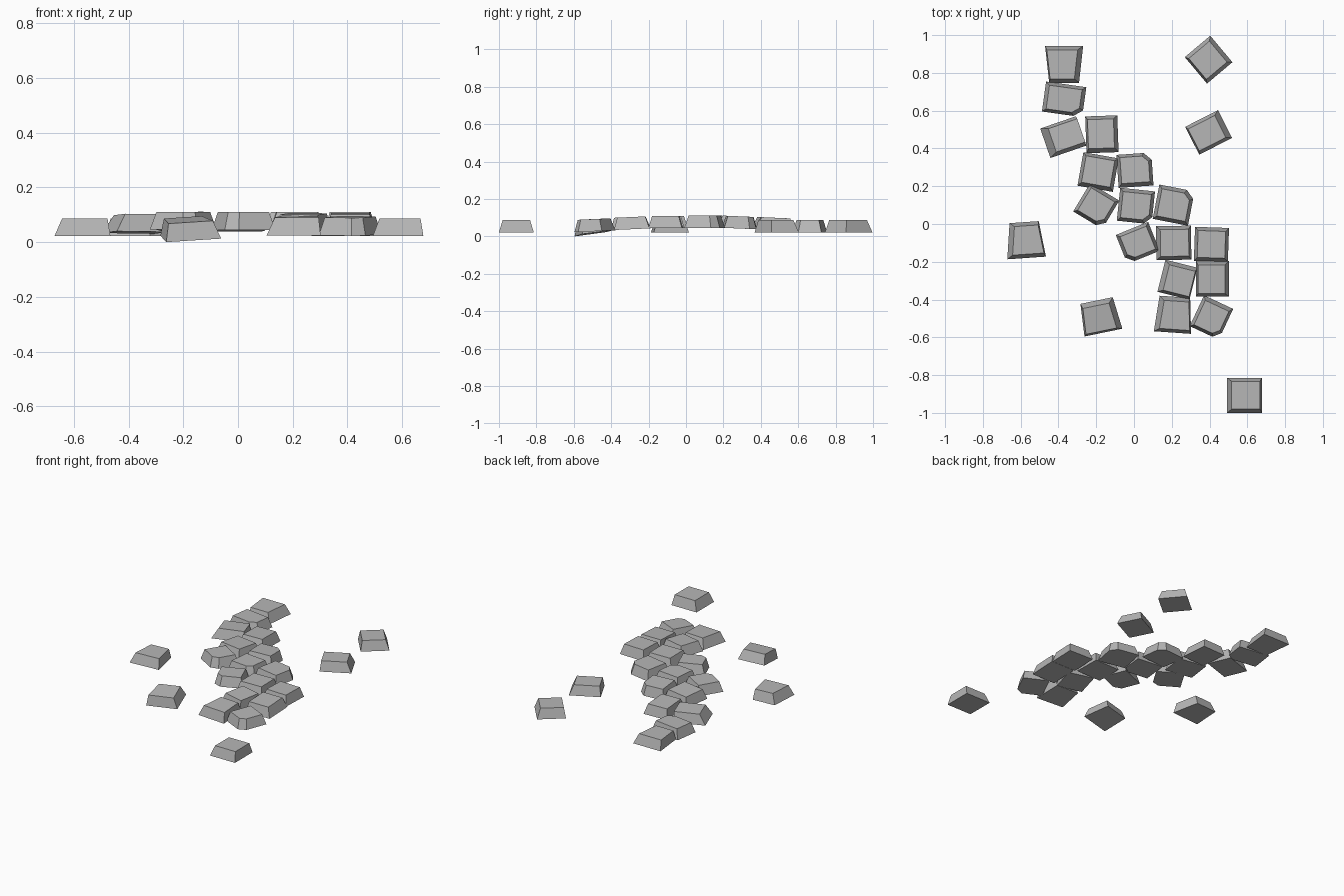
import bpy
import bmesh
from math import radians
from mathutils import Matrix, Vector

old_cube = bpy.data.objects.get("Cube")
if old_cube:
    bpy.data.objects.remove(old_cube, do_unlink=True)

# One plain grey for all the stones
grey = bpy.data.materials.new("stone_grey")
grey.use_nodes = True
colour = (0.47, 0.47, 0.47, 1)
grey.diffuse_color = colour
grey.node_tree.nodes["Principled BSDF"].inputs["Base Color"].default_value = colour

HEIGHT = 0.065
CORNERS = ["front_left", "front_right", "back_right", "back_left"]


def outline(width, depth, taper, chip):
    """Four-sided footprint, with one corner optionally cut off."""
    front, back = width * (1 - taper) / 2, width * (1 + taper) / 2
    half = depth / 2
    quad = [Vector((-front, -half)), Vector((front, -half)),
            Vector((back, half)), Vector((-back, half))]
    points = []
    for i, corner in enumerate(quad):
        if CORNERS[i] == chip:
            points.append(corner.lerp(quad[i - 1], 0.22))
            points.append(corner.lerp(quad[(i + 1) % 4], 0.22))
        else:
            points.append(corner)
    return points


def stone(name, x, y, width, depth, turn=0, taper=0, chip=None,
          lean=(0, 0), base=0.022, tilt=(0, 0)):
    """Flat-sided paving stone that narrows towards its top face."""
    bm = bmesh.new()
    points = outline(width, depth, taper, chip)
    lower = [bm.verts.new((p.x, p.y, 0)) for p in points]
    upper = [bm.verts.new((p.x * 0.81 + lean[0], p.y * 0.79 + lean[1], HEIGHT))
             for p in points]
    bm.faces.new(lower[::-1])
    bm.faces.new(upper)
    count = len(points)
    for i in range(count):
        j = (i + 1) % count
        bm.faces.new((lower[i], lower[j], upper[j], upper[i]))
    tipping = (Matrix.Rotation(radians(tilt[0]), 4, "X")
               @ Matrix.Rotation(radians(tilt[1]), 4, "Y"))
    bm.transform(tipping @ Matrix.Rotation(radians(turn), 4, "Z"))
    mesh = bpy.data.meshes.new(name)
    bm.to_mesh(mesh)
    bm.free()
    mesh.materials.append(grey)
    obj = bpy.data.objects.new(name, mesh)
    obj.location = (x, y, base)
    bpy.context.collection.objects.link(obj)


def path_stone(name, x, y, width, depth, **shape):
    """Stone of the winding path, which swells gently in the middle."""
    rise = 0.024 * max(0, 1 - (abs(y - 0.05) / 0.62) ** 2)
    slope = 2.5 if y > 0.2 else -2.5 if y < -0.15 else 0
    stone(name, x, y, width, depth, base=0.022 + rise, tilt=(-slope, 0), **shape)


# Winding path, from the back end to the front end
stone("path_end_stone", -0.37, 0.845, 0.18, 0.195, taper=0.12, lean=(-0.01, 0))
stone("path_second_stone", -0.37, 0.66, 0.215, 0.16, turn=-8, chip="front_right")
path_stone("path_back_left", -0.375, 0.46, 0.2, 0.165, turn=19, lean=(0.02, 0))
path_stone("path_back_right", -0.17, 0.475, 0.17, 0.195, turn=2, lean=(-0.005, 0))
path_stone("path_upper_left", -0.19, 0.275, 0.19, 0.18, turn=-10)
path_stone("path_upper_right", 0.005, 0.285, 0.185, 0.175, turn=4,
           chip="back_right")
path_stone("path_middle_left", -0.2, 0.095, 0.18, 0.175, turn=-31,
           chip="front_right")
path_stone("path_middle", 0.01, 0.095, 0.185, 0.175, turn=-6, chip="front_right")
path_stone("path_middle_right", 0.21, 0.1, 0.19, 0.185, turn=-11,
           chip="back_right")
path_stone("path_lower_left", 0.02, -0.1, 0.185, 0.165, turn=22,
           chip="front_left")
path_stone("path_lower_middle", 0.21, -0.1, 0.185, 0.18, turn=1, lean=(0.005, 0))
path_stone("path_lower_right", 0.41, -0.108, 0.18, 0.18, turn=-2)
path_stone("path_inner_left", 0.23, -0.295, 0.175, 0.175, turn=-14,
           lean=(0.01, 0))
path_stone("path_inner_right", 0.415, -0.29, 0.175, 0.19, lean=(-0.005, 0))
path_stone("path_front_left", 0.21, -0.48, 0.18, 0.19, turn=-4, taper=-0.1,
           lean=(0.01, 0))
path_stone("path_front_right", 0.41, -0.495, 0.17, 0.18, turn=-25,
           chip="front_right")

# Loose stones scattered beside the path
stone("loose_back", 0.395, 0.87, 0.176, 0.183, turn=40, lean=(-0.005, 0))
stone("loose_back_near", 0.395, 0.485, 0.195, 0.165, turn=27, lean=(-0.01, 0))
stone("loose_side", -0.575, -0.085, 0.18, 0.19, turn=4, taper=-0.14,
      lean=(0.01, 0))
stone("loose_tipped", -0.18, -0.49, 0.19, 0.175, turn=12, taper=-0.08,
      lean=(-0.005, 0), base=0.018, tilt=(8, -2))
stone("loose_front", 0.585, -0.907, 0.185, 0.186, lean=(0.007, 0))
